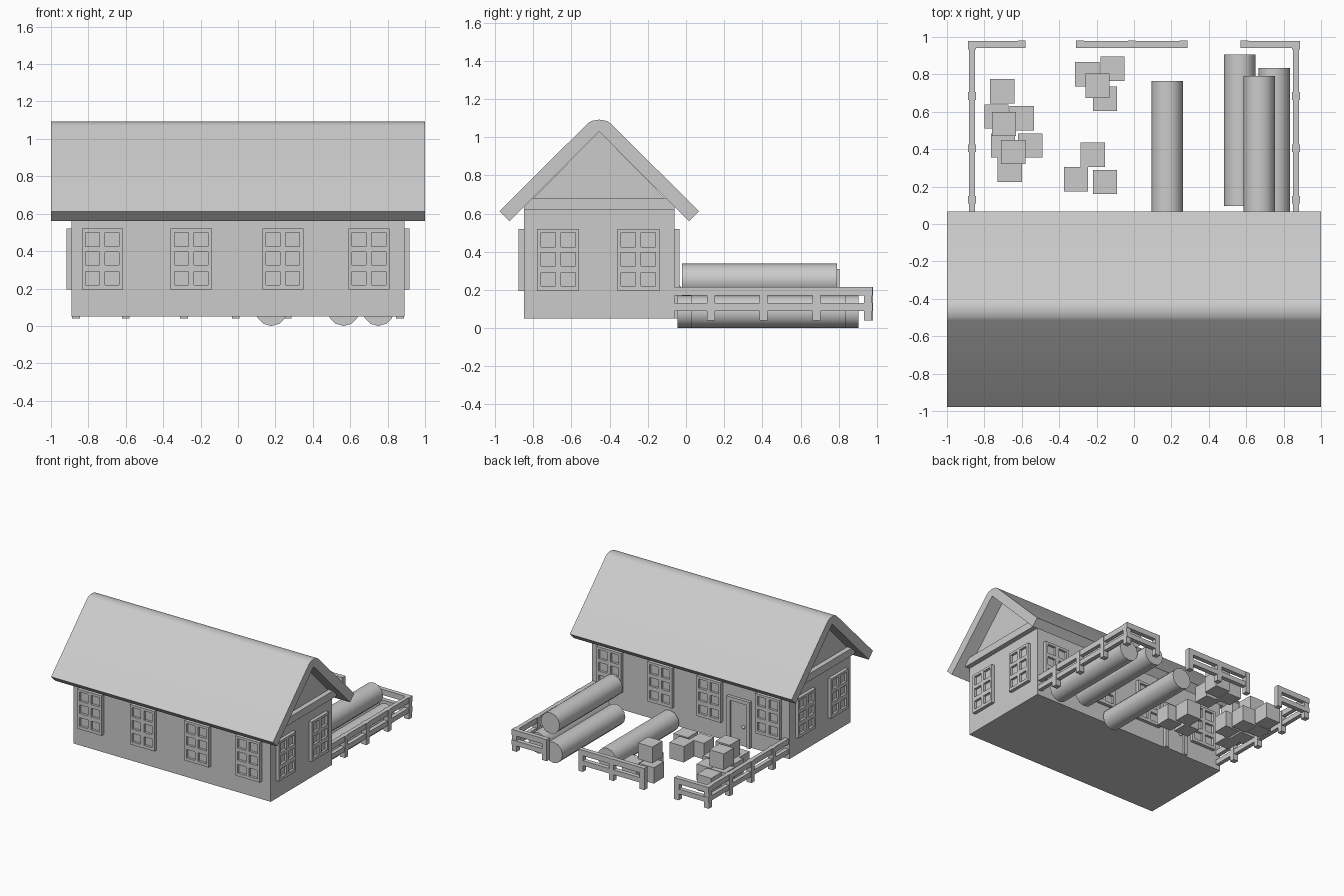
import bpy, bmesh
from math import radians, pi
from mathutils import Matrix, Vector

if "Cube" in bpy.data.objects:
    bpy.data.objects.remove(bpy.data.objects["Cube"])


def make(name, bm):
    bmesh.ops.recalc_face_normals(bm, faces=bm.faces)
    me = bpy.data.meshes.new(name)
    bm.to_mesh(me)
    bm.free()
    ob = bpy.data.objects.new(name, me)
    bpy.context.collection.objects.link(ob)
    return ob


def add_box(bm, x0, x1, y0, y1, z0, z1):
    m = Matrix.Translation(((x0 + x1) / 2, (y0 + y1) / 2, (z0 + z1) / 2))
    bmesh.ops.create_cube(bm, size=1, matrix=m @ Matrix.Diagonal((x1 - x0, y1 - y0, z1 - z0, 1)))


def boxes(name, dims):
    bm = bmesh.new()
    for d in dims:
        add_box(bm, *d)
    return make(name, bm)


def extrude_x(name, profile, half):
    # Extrude a (y, z) outline along x
    bm = bmesh.new()
    f = bm.faces.new([bm.verts.new((-half, y, z)) for y, z in profile])
    r = bmesh.ops.extrude_face_region(bm, geom=[f])
    bmesh.ops.translate(bm, vec=(2 * half, 0, 0),
                        verts=[v for v in r["geom"] if isinstance(v, bmesh.types.BMVert)])
    return make(name, bm)


def shade(ob, angle):
    bpy.ops.object.select_all(action='DESELECT')
    ob.select_set(True)
    bpy.context.view_layer.objects.active = ob
    bpy.ops.object.shade_smooth_by_angle(angle=radians(angle))


C = -0.455  # ridge line in y

# House body with gables
extrude_x("house_walls", [(-0.85, 0.05), (-0.06, 0.05), (-0.06, 0.63), (C, 1.03), (-0.85, 0.63)], 0.89)

# Roof slab with rounded ridge
half = [(0.47, 0.56), (0.523, 0.612), (0.06, 1.072), (0.04, 1.085)]
right = [(C + d, z) for d, z in half]
left = [(C - d, z) for d, z in reversed(half)]
roof = extrude_x("roof", right + [(C, 1.092)] + left + [(C, 1.03)], 1.0)
shade(roof, 30)

# Ledge beams under the gables
for s, side in ((-1, "left"), (1, "right")):
    boxes(side + "_gable_beam", [(*sorted((s * 0.88, s * 0.93)), -0.85, -0.06, 0.62, 0.68)])


# Windows: frame, glazing bars and a recessed pane
def window(name, x, y, deg):
    dims = [(-0.105, 0.105, -0.008, 0.01, 0.2, 0.515)]
    for a, b in ((-0.11, -0.09), (-0.015, 0.015), (0.09, 0.11)):
        dims.append((a, b, -0.027, 0.01, 0.195, 0.52))
    for a, b in ((0.195, 0.22), (0.29, 0.325), (0.395, 0.425), (0.5, 0.52)):
        dims.append((-0.11, 0.11, -0.027, 0.01, a, b))
    ob = boxes(name, dims)
    ob.location = (x, y, 0)
    ob.rotation_euler.z = radians(deg)


for x in (-0.725, -0.25, 0.24, 0.70):
    window("front_window", x, -0.85, 0)
for x in (-0.71, -0.18, 0.26, 0.72):
    window("back_window", x, -0.06, 180)
for y in (-0.67, -0.25):
    window("right_window", 0.89, y, 90)
    window("left_window", -0.89, y, -90)

# Door with surround and knob
boxes("door_frame", [(-0.55, -0.52, -0.07, -0.035, 0.05, 0.43),
                     (-0.37, -0.34, -0.07, -0.035, 0.05, 0.43),
                     (-0.55, -0.34, -0.07, -0.035, 0.40, 0.43)])
boxes("door", [(-0.53, -0.36, -0.07, -0.05, 0.05, 0.41)])
bm = bmesh.new()
bmesh.ops.create_uvsphere(bm, u_segments=10, v_segments=6, radius=0.014,
                          matrix=Matrix.Translation((-0.49, -0.04, 0.21)))
shade(make("door_knob", bm), 60)

# Yard fence: two rails plus posts
rails = ((0.17, 0.215), (0.09, 0.13))
for s, side in ((-1, "left"), (1, "right")):
    x0, x1 = sorted((s * 0.845, s * 0.888))
    dims = [(x0 + 0.005, x1 - 0.005, -0.06, 0.975, a, b) for a, b in rails]
    dims += [(x0, x1, y - 0.021, y + 0.021, 0.04, 0.215) for y in (0.13, 0.405, 0.685, 0.953)]
    boxes(side + "_fence", dims)
for name, a, b, posts in (("back_left_fence", -0.888, -0.58, (-0.60,)),
                          ("back_middle_fence", -0.31, 0.285, (-0.289, -0.012, 0.264)),
                          ("back_right_fence", 0.57, 0.888, (0.591,))):
    dims = [(a, b, 0.942, 0.978, z0, z1) for z0, z1 in rails]
    dims += [(p - 0.021, p + 0.021, 0.94, 0.98, 0.04, 0.215) for p in posts]
    boxes(name, dims)

# Logs lying along y
for x, y, z in ((0.178, 0.36, 0.085), (0.565, 0.50, 0.085), (0.75, 0.43, 0.085), (0.67, 0.385, 0.252)):
    bm = bmesh.new()
    bmesh.ops.create_cone(bm, cap_ends=True, segments=12, radius1=0.085, radius2=0.085, depth=0.81,
                          matrix=Matrix.Translation((x, y, z)) @ Matrix.Rotation(pi / 2, 4, 'X'))
    shade(make("log", bm), 40)

# Crates, ground layer then stacked layer
low = [(-0.705, 0.71), (-0.735, 0.575), (-0.60, 0.565), (-0.70, 0.42), (-0.555, 0.42), (-0.665, 0.29),
       (-0.25, 0.80), (-0.115, 0.83), (-0.155, 0.67), (-0.22, 0.37), (-0.31, 0.24), (-0.155, 0.225)]
high = [(-0.695, 0.535), (-0.645, 0.385), (-0.195, 0.74)]
for layer, z in ((low, 0.05), (high, 0.18)):
    for x, y in layer:
        boxes("crate", [(x - 0.065, x + 0.065, y - 0.065, y + 0.065, z, z + 0.13)])
